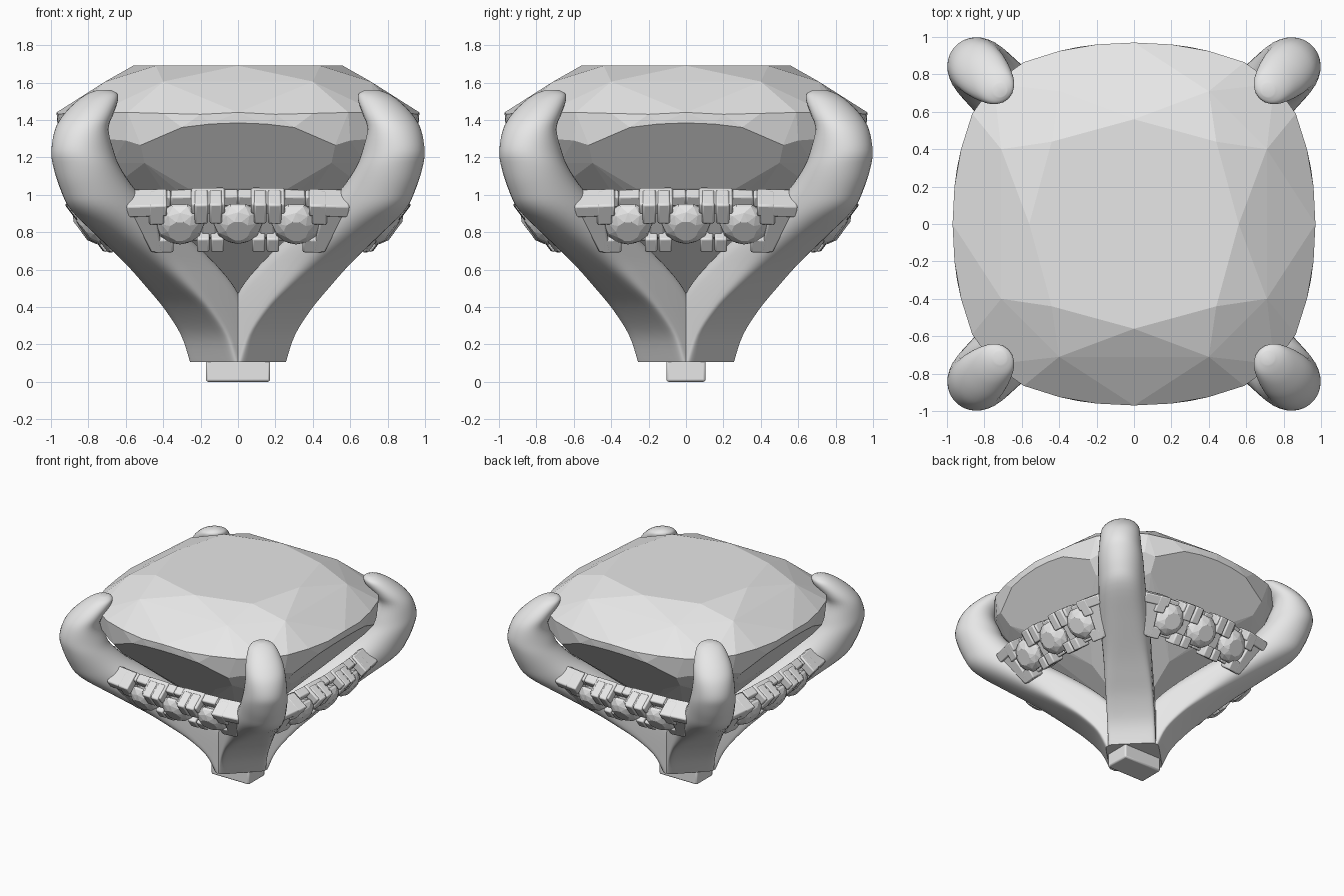
import bpy, bmesh, math
from mathutils import Matrix, Vector

if "Cube" in bpy.data.objects:
    bpy.data.objects.remove(bpy.data.objects["Cube"])

grey = bpy.data.materials.new("pale grey")
grey.diffuse_color = (0.8, 0.8, 0.8, 1)
grey.use_nodes = True
grey.node_tree.nodes["Principled BSDF"].inputs["Base Color"].default_value = grey.diffuse_color


def finish(bm, name, smooth=None):
    bmesh.ops.recalc_face_normals(bm, faces=bm.faces[:])
    me = bpy.data.meshes.new(name)
    bm.to_mesh(me)
    bm.free()
    me.materials.append(grey)
    ob = bpy.data.objects.new(name, me)
    bpy.context.collection.objects.link(ob)
    if smooth:
        bpy.ops.object.select_all(action='DESELECT')
        ob.select_set(True)
        bpy.context.view_layer.objects.active = ob
        bpy.ops.object.shade_smooth_by_angle(angle=math.radians(smooth))
    return ob


def hull(bm, pts):
    """Add the convex solid around the points."""
    part = bmesh.new()
    for p in pts:
        part.verts.new(p)
    bmesh.ops.convex_hull(part, input=part.verts[:])
    loose = [v for v in part.verts if not v.link_faces]
    bmesh.ops.delete(part, geom=loose, context='VERTS')
    bmesh.ops.dissolve_limit(part, angle_limit=0.03, verts=part.verts[:], edges=part.edges[:])
    me = bpy.data.meshes.new("tmp")
    part.to_mesh(me)
    part.free()
    bm.from_mesh(me)
    bpy.data.meshes.remove(me)


def bevel(ob, width):
    m = ob.modifiers.new("soft edges", 'BEVEL')
    m.width, m.segments, m.limit_method = width, 2, 'ANGLE'


# Large cushion-cut stone: one eighth of the points, mirrored around
eighth = [(0, .56, 1.69), (.44, .44, 1.69), (.40, .71, 1.605),
          (0, .97, 1.44), (.2, .96, 1.43), (.4, .925, 1.435), (.59, .865, 1.44), (.75, .75, 1.44),
          (0, .966, 1.384), (.15, .961, 1.378), (.3, .946, 1.36), (.52, .87, 1.265),
          (.6, .84, 1.29), (.74, .74, 1.3), (.5, .793, 1.17), (.675, .675, 1.17),
          (.27, .68, 1.035), (.62, .62, 1.08), (0, .41, .75), (0, 0, .42)]
pts = set()
for x, y, z in eighth:
    for sx in (1, -1):
        for sy in (1, -1):
            pts |= {(sx * x, sy * y, z), (sx * y, sy * x, z)}
bm = bmesh.new()
hull(bm, pts)
finish(bm, "large_stone")

# Four claws, square at the foot and round above:
# (height, centre, apparent half width, tangential radius, squareness)
rings = [(.107, .08, .177, .18, 10), (.25, .125, .18, .18, 10), (.385, .18, .21, .18, 9),
         (.5, .25, .235, .18, 6), (.63, .36, .24, .18, 3.5), (.78, .515, .24, .185, 2.5),
         (.92, .665, .23, .18, 2.1), (1.03, .75, .20, .175, 2), (1.15, .81, .178, .17, 2),
         (1.24, .832, .166, .16, 2), (1.35, .835, .143, .15, 2), (1.43, .80, .132, .14, 2),
         (1.5, .753, .11, .115, 2), (1.54, .725, .08, .085, 2), (1.56, .715, .035, .035, 2)]


def spline(rows, steps=4):
    """Pass a smooth curve through the rows."""
    rows = [Vector(r) for r in rows]
    out = []
    for i in range(len(rows) - 1):
        a, b, c, d = rows[max(i - 1, 0)], rows[i], rows[i + 1], rows[min(i + 2, len(rows) - 1)]
        for k in range(steps):
            t = k / steps
            out.append(b + (c - a) * .5 * t + (a - b * 2.5 + c * 2 - d * .5) * t ** 2
                       + ((b - c) * 1.5 + (d - a) * .5) * t ** 3)
    return out + [rows[-1]]


def power(v, e):
    return math.copysign(abs(v) ** e, v)


SEG = 32
for k in range(4):
    bm = bmesh.new()
    turn = Matrix.Rotation(math.pi / 4 + k * math.pi / 2, 3, 'Z')
    loops = []
    for z, c, hw, t, p in spline(rings):
        q = p / (p - 1)
        radial = max((math.sqrt(2) * hw) ** q - t ** q, .0005) ** (1 / q)
        loops.append([bm.verts.new(turn @ Vector((c * math.sqrt(2) + radial * power(math.cos(a), 2 / p),
                                                  t * power(math.sin(a), 2 / p), z)))
                      for a in [2 * math.pi * (i + .5) / SEG for i in range(SEG)]])
    for lo, hi in zip(loops, loops[1:]):
        for i in range(SEG):
            j = (i + 1) % SEG
            bm.faces.new((lo[i], lo[j], hi[j], hi[i]))
    bm.faces.new(loops[0])
    bm.faces.new(loops[-1])
    finish(bm, "claw_%d" % (k + 1), 50)

# Small foot block under the claws
bm = bmesh.new()
hull(bm, [(x, y, z) for x in (-.172, .172) for y in (-.105, .105) for z in (0, .13)])
bevel(finish(bm, "foot_block", 30), .012)

# Side galleries: tilted, gently bowed strips, each with three small stones
for k in range(4):
    turn = Matrix.Rotation(k * math.pi / 2, 3, 'Z')

    def at(x, u, n):
        """x along the strip, u up its tilted face, n out of the face."""
        out = .80 - .2 * x * x + .6 * u + .8 * n
        return turn @ Vector((x, -out, .85 - .03 * x * x + .8 * u - .6 * n))

    def block(bm, x0, x1, u0, u1, n0, n1, taper=None):
        """Box in strip space; taper gives the x range of the lower end."""
        low = taper or (x0, x1)
        hull(bm, [at(x, u, n) for u, xs in ((u0, low), (u1, (x0, x1))) for x in xs for n in (n0, n1)])

    # Rails and end plates
    bm = bmesh.new()
    for i in range(6):
        a = -.54 + .18 * i
        block(bm, a, a + .18, .07, .14, -.12, -.05)
        block(bm, a * .82, (a + .18) * .82, -.15, -.09, -.10, -.04)
    for s in (-1, 1):
        block(bm, s * .46, s * .595, -.17, .15, -.10, .03, taper=(s * .40, s * .465))
    bevel(finish(bm, "gallery_rail", 30), .01)

    # Square claws holding the small stones, in split pairs
    bm = bmesh.new()
    for s in (-1, 1):
        for x0, x1 in ((.085, .152), (.16, .232), (.395, .475)):
            block(bm, s * x0, s * x1, .025, .155, -.09, .045)
        block(bm, s * .07, s * .25, .08, .15, -.12, .03)
        block(bm, s * .38, s * .595, .08, .155, -.11, .045)
        for x0, x1 in ((.075, .145), (.153, .22), (.345, .45)):
            block(bm, s * x0, s * x1, -.175, -.085, -.09, .03)
        block(bm, s * .115, s * .195, -.12, .1, -.10, -.02)
    bevel(finish(bm, "gallery_claws", 30), .01)

    # Round faceted small stones
    bm = bmesh.new()
    for cx in (-.31, 0, .31):
        cone = []
        for r, n, off in ((.065, .06, 0), (.105, .035, .5), (.128, .0, 0), (.128, -.02, 0), (.02, -.11, 0)):
            for i in range(10):
                a = (i + off) * math.pi / 5
                cone.append(at(cx + r * math.cos(a), r * math.sin(a) - .01, n))
        hull(bm, cone)
    finish(bm, "small_stones")
